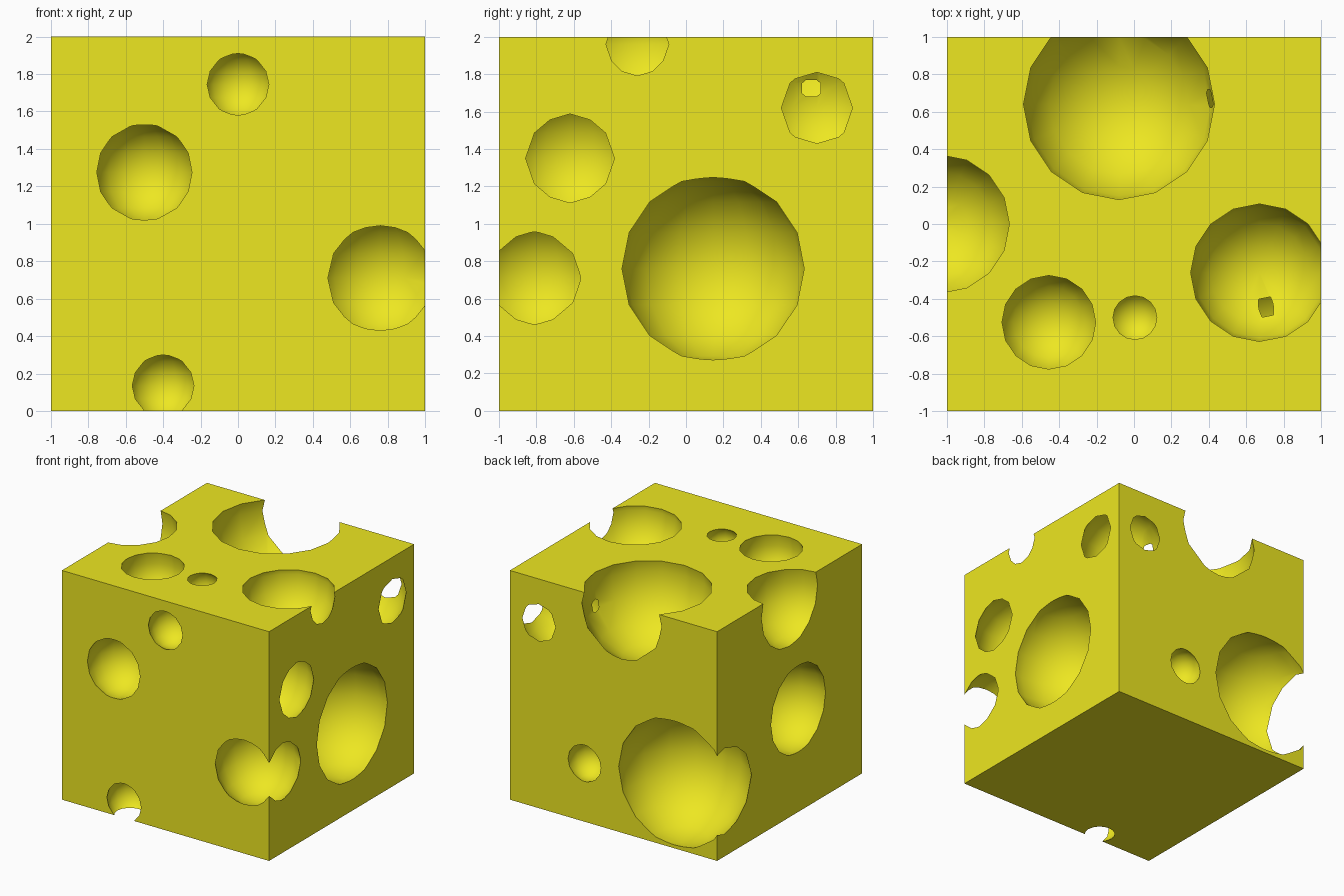
import bpy
from math import radians

if "Cube" in bpy.data.objects:
    bpy.data.objects.remove(bpy.data.objects["Cube"])

# Cheese block: a cube standing on z = 0
bpy.ops.mesh.primitive_cube_add(size=2, location=(0, 0, 1))
cheese = bpy.context.object
cheese.name = "cheese_block"

# Bubble holes: x, y, z, radius
holes = [
    # front face
    (0.00, -0.92, 1.745, 0.185), (-0.50, -0.92, 1.275, 0.27),
    (0.76, -0.81, 0.71, 0.345), (-0.40, -0.92, 0.135, 0.185),
    # right face
    (0.91, 0.145, 0.76, 0.505), (0.74, -0.62, 1.35, 0.355),
    (0.72, 0.70, 1.62, 0.345),
    # top face
    (-0.08, 0.64, 1.90, 0.53), (0.67, -0.26, 1.96, 0.375),
    (-0.455, -0.525, 1.90, 0.27), (0.005, -0.50, 1.91, 0.15),
    # left face
    (-1.035, 0.00, 1.88, 0.393), (-0.93, -0.12, 0.90, 0.39),
    # back face and back left edge
    (-0.59, 0.90, 0.57, 0.56), (0.28, 0.94, 0.51, 0.17),
]


def carve(x, y, z, r):
    """Cut one low-poly round bubble out of the block."""
    bpy.ops.mesh.primitive_uv_sphere_add(segments=16, ring_count=8, radius=r,
                                         location=(x, y, z))
    bubble = bpy.context.object
    bubble.hide_render = True
    mod = cheese.modifiers.new("hole", 'BOOLEAN')
    mod.operation = 'DIFFERENCE'
    mod.solver = 'EXACT'
    mod.object = bubble
    bpy.context.view_layer.objects.active = cheese
    bpy.ops.object.modifier_apply(modifier=mod.name)
    bpy.data.objects.remove(bubble)


for hole in holes:
    carve(*hole)

# Smooth bowls with crisp rims
bpy.ops.object.select_all(action='DESELECT')
cheese.select_set(True)
bpy.context.view_layer.objects.active = cheese
bpy.ops.object.shade_smooth_by_angle(angle=radians(32))

# Yellow material
mat = bpy.data.materials.new("cheese_yellow")
mat.diffuse_color = (0.85, 0.80, 0.015, 1)
mat.use_nodes = True
mat.node_tree.nodes["Principled BSDF"].inputs["Base Color"].default_value = mat.diffuse_color
cheese.data.materials.clear()
cheese.data.materials.append(mat)
